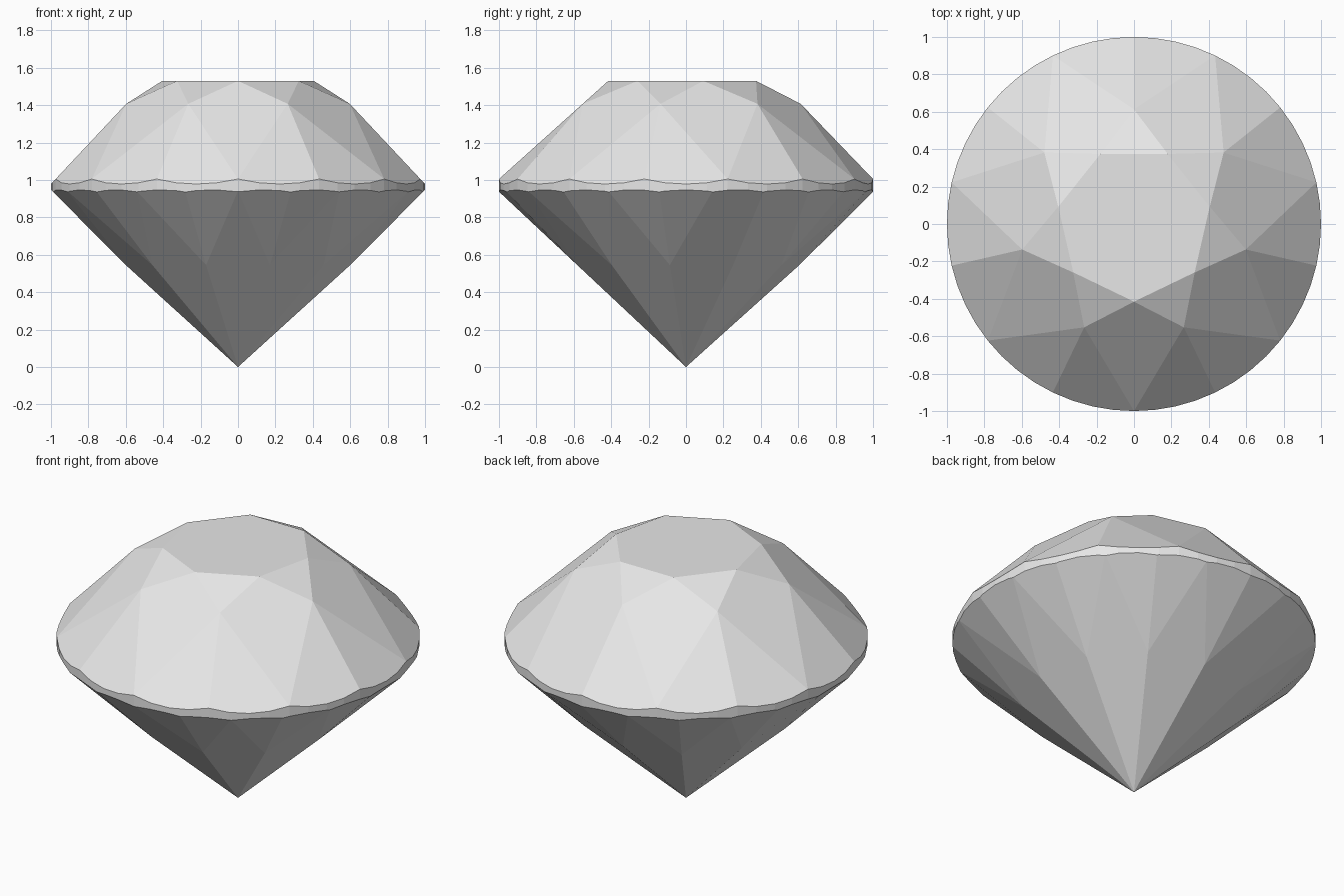
import bpy
import bmesh
from math import cos, sin, pi
from mathutils import Vector

cube = bpy.data.objects.get("Cube")
if cube:
    bpy.data.objects.remove(cube, do_unlink=True)

TABLE_Z = 1.53
CROWN_SIDES, PAVILION_SIDES = 7, 11


def polar(radius, turn, sides, z):
    """Point at a number of facet steps round from the front."""
    a = -pi / 2 + 2 * pi * turn / sides
    return Vector((radius * cos(a), radius * sin(a), z))


def cut_facet(bm, a, b, c):
    """Grind one flat facet through three points and close the hole."""
    normal = (b - a).cross(c - a).normalized()
    if normal.dot(a - Vector((0, 0, 0.95))) < 0:
        normal.negate()
    bmesh.ops.bisect_plane(bm, geom=bm.verts[:] + bm.edges[:] + bm.faces[:],
                           dist=1e-5, plane_co=a, plane_no=normal, clear_outer=True)
    bmesh.ops.holes_fill(bm, edges=[e for e in bm.edges if e.is_boundary], sides=0)


# Rough stone: a plain cylinder whose wall becomes the girdle
bm = bmesh.new()
bmesh.ops.create_cone(bm, cap_ends=True, segments=56, radius1=1, radius2=1, depth=2)
bmesh.ops.translate(bm, verts=bm.verts[:], vec=(0, 0, TABLE_Z - 1))

# Key points of the crown and the pavilion
n, p = CROWN_SIDES, PAVILION_SIDES
def table(k): return polar(0.415, k, n, TABLE_Z)
def shoulder(k): return polar(0.613, k + 0.5, n, 1.407)
def crown_rim(k): return polar(1, k, n, 1.005)
def pavilion_knee(k): return polar(0.606, k + 0.5, p, 0.545)
def pavilion_rim(k): return polar(1, k, p, 0.937)
culet = Vector((0, 0, 0))

# Crown: kite facets, star facets, then paired girdle facets
for k in range(n):
    cut_facet(bm, crown_rim(k), shoulder(k), shoulder(k - 1))
for k in range(n):
    cut_facet(bm, table(k), table(k + 1), shoulder(k))
for k in range(n):
    for side in (0, 0.5):
        cut_facet(bm, shoulder(k), crown_rim(k + side), crown_rim(k + side + 0.5))

# Pavilion: main facets to the culet, then paired girdle facets
for k in range(p):
    cut_facet(bm, culet, pavilion_knee(k - 1), pavilion_knee(k))
for k in range(p):
    for side in (0, 0.5):
        cut_facet(bm, pavilion_knee(k), pavilion_rim(k + side), pavilion_rim(k + side + 0.5))

bmesh.ops.remove_doubles(bm, verts=bm.verts[:], dist=1e-4)
bmesh.ops.recalc_face_normals(bm, faces=bm.faces[:])

mesh = bpy.data.meshes.new("cut_gem")
bm.to_mesh(mesh)
bm.free()
gem = bpy.data.objects.new("cut_gem", mesh)
bpy.context.collection.objects.link(gem)

# Single pale grey material
grey = bpy.data.materials.new("pale_grey")
grey.use_nodes = True
colour = (0.8, 0.8, 0.8, 1)
grey.diffuse_color = colour
grey.node_tree.nodes["Principled BSDF"].inputs["Base Color"].default_value = colour
mesh.materials.append(grey)
